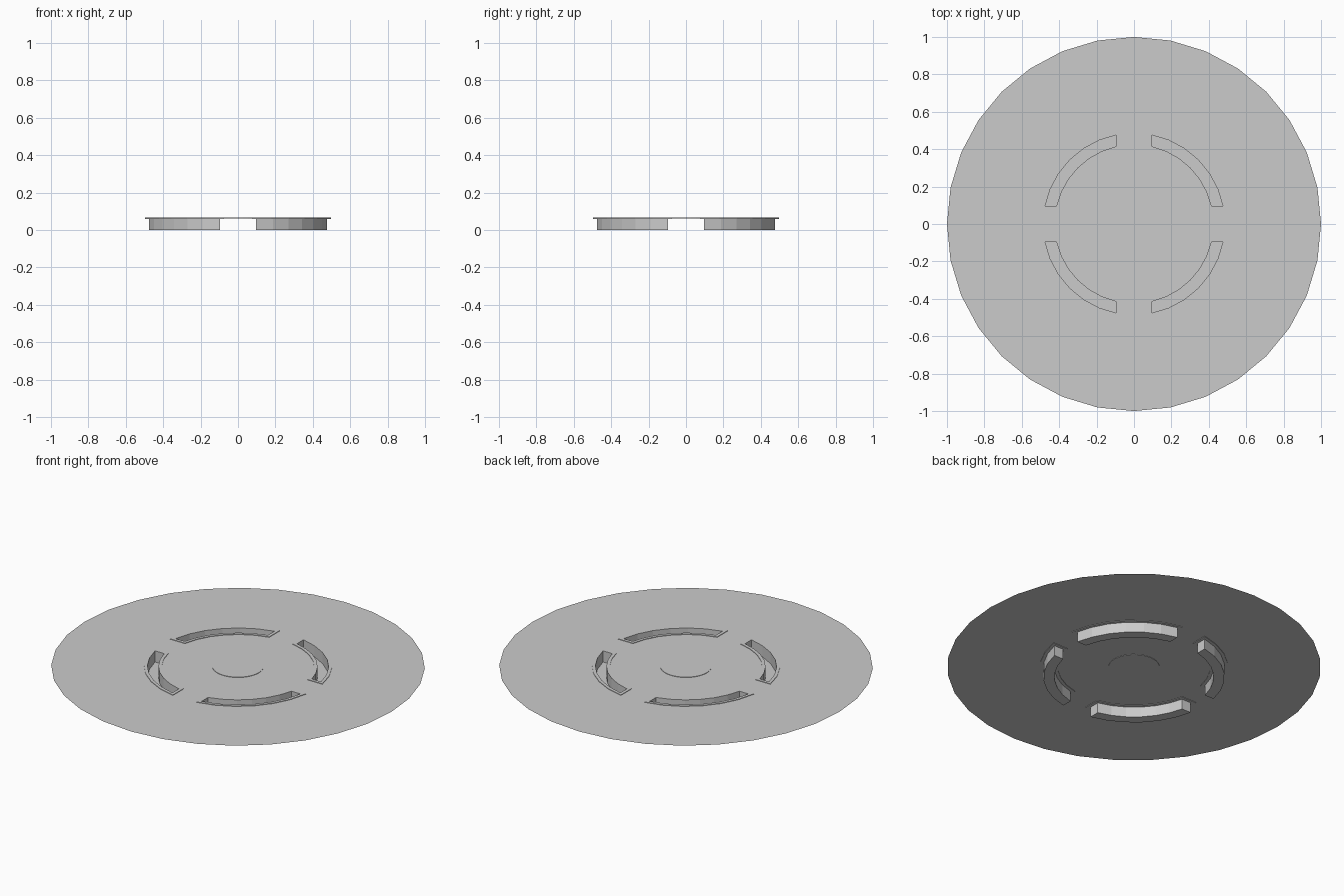
import bpy, bmesh, math

cube = bpy.data.objects.get("Cube")
if cube:
    bpy.data.objects.remove(cube, do_unlink=True)

grey = bpy.data.materials.new("light grey")
grey.use_nodes = True
colour = (0.6, 0.6, 0.6, 1)
grey.diffuse_color = colour
grey.node_tree.nodes["Principled BSDF"].inputs["Base Color"].default_value = colour

SHEET_Z, LIP_LOW, LIP_HIGH = 0.063, 0.06, 0.066
STEPS = 6


def finish(bm, name):
    me = bpy.data.meshes.new(name)
    bm.to_mesh(me)
    bm.free()
    me.materials.append(grey)
    ob = bpy.data.objects.new(name, me)
    bpy.context.collection.objects.link(ob)
    return ob


def arc(radius, gap):
    """Quarter arc whose ends stop at a fixed distance from the axes."""
    a = math.asin(gap / radius)
    step = (math.pi / 2 - 2 * a) / STEPS
    return [(radius * math.cos(a + i * step), radius * math.sin(a + i * step))
            for i in range(STEPS + 1)]


def slot(outer, inner, gap, turn):
    """Closed curved slot outline, turned by quarter turns."""
    c, s = round(math.cos(turn * math.pi / 2)), round(math.sin(turn * math.pi / 2))
    pts = arc(outer, gap) + arc(inner, gap)[::-1]
    return [(x * c - y * s, x * s + y * c) for x, y in pts]


def loop(bm, pts, z):
    return [bm.verts.new((x, y, z)) for x, y in pts]


def mouth(turn):
    return slot(0.485, 0.426, 0.095, turn)


# Thin round sheet with four curved openings
bm = bmesh.new()
rim = [(math.cos(i * math.pi / 16), math.sin(i * math.pi / 16)) for i in range(32)]
edges = []
for pts in [rim] + [mouth(t) for t in range(4)]:
    vs = loop(bm, pts, SHEET_Z)
    edges += [bm.edges.new((vs[i - 1], vs[i])) for i in range(len(vs))]
bmesh.ops.triangle_fill(bm, use_beauty=True, use_dissolve=False, edges=edges,
                        normal=(0, 0, 1))
for f in bm.faces:
    f.normal_update()
    if f.normal.z < 0:
        f.normal_flip()
finish(bm, "round_sheet")

# Curved wells: thin lip around the mouth, walls and floor
for t in range(4):
    bm = bmesh.new()
    lip = slot(0.503, 0.408, 0.077, t)
    rings = [loop(bm, p, z) for p, z in (
        (mouth(t), LIP_LOW), (lip, LIP_LOW), (lip, LIP_HIGH),
        (mouth(t), LIP_HIGH), (mouth(t), 0))]
    n = len(lip)
    for a, b in zip(rings, rings[1:]):
        for i in range(n):
            bm.faces.new((a[i - 1], a[i], b[i], b[i - 1]))
    base = rings[-1]
    for i in range(STEPS):
        bm.faces.new((base[i], base[i + 1], base[n - 2 - i], base[n - 1 - i]))
    bmesh.ops.recalc_face_normals(bm, faces=bm.faces)
    finish(bm, f"curved_well_{t + 1}")

# Shallow raised button in the middle
bm = bmesh.new()
bmesh.ops.create_cone(bm, cap_ends=True, segments=32, radius1=0.137, radius2=0.137,
                      depth=0.005)
bmesh.ops.translate(bm, verts=bm.verts, vec=(0, 0, SHEET_Z))
finish(bm, "centre_button")
